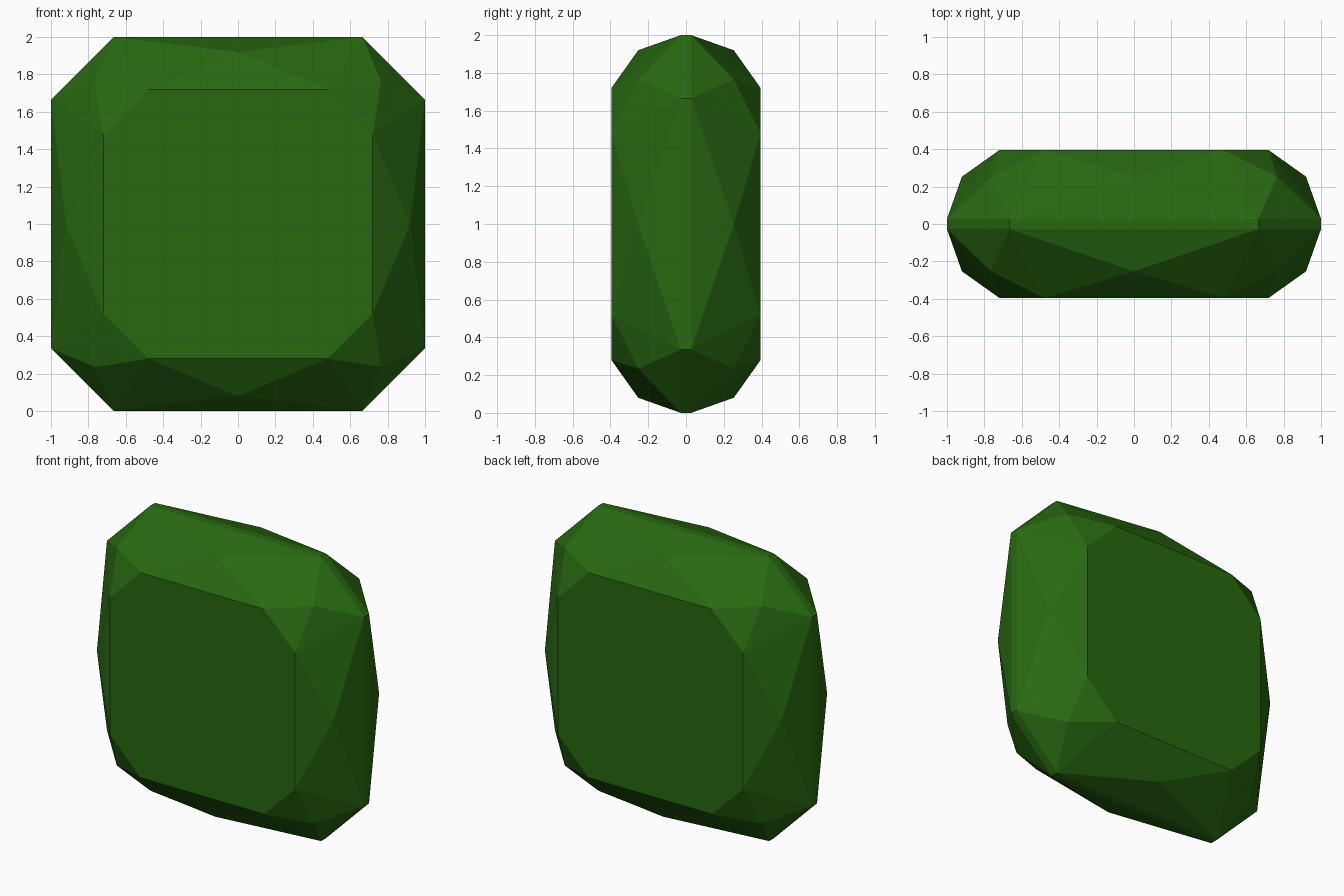
import bpy
import bmesh
from itertools import product

cube = bpy.data.objects.get("Cube")
if cube:
    bpy.data.objects.remove(cube, do_unlink=True)

# Single deep green stone colour
GREEN = (0.021, 0.14, 0.0055, 1)
green = bpy.data.materials.new("deep green")
green.use_nodes = True
green.diffuse_color = GREEN
green.node_tree.nodes["Principled BSDF"].inputs["Base Color"].default_value = GREEN

# Corner points in one octant as (x, depth, height from the centre)
octant = [
    (0.665, 0.027, 1.0), (1.0, 0.027, 0.665),   # girdle
    (0.0, 0.253, 0.92), (0.92, 0.253, 0.0),     # side facets
    (0.765, 0.253, 0.765),                      # corner facets
    (0.48, 0.395, 0.72), (0.72, 0.395, 0.48),   # flat table
]

# Mirror the octant through all three planes
points = {(x * sx, y * sy, z * sz + 1)
          for x, y, z in octant
          for sx, sy, sz in product((-1, 1), repeat=3)}

# Wrap the points into faceted faces and merge the flat ones
bm = bmesh.new()
for p in sorted(points):
    bm.verts.new(p)
bmesh.ops.convex_hull(bm, input=bm.verts[:])
bmesh.ops.dissolve_limit(bm, angle_limit=0.005, verts=bm.verts[:], edges=bm.edges[:])
bmesh.ops.recalc_face_normals(bm, faces=bm.faces[:])

mesh = bpy.data.meshes.new("cut_gemstone")
bm.to_mesh(mesh)
bm.free()
mesh.materials.append(green)
gem = bpy.data.objects.new("cut_gemstone", mesh)
bpy.context.collection.objects.link(gem)
